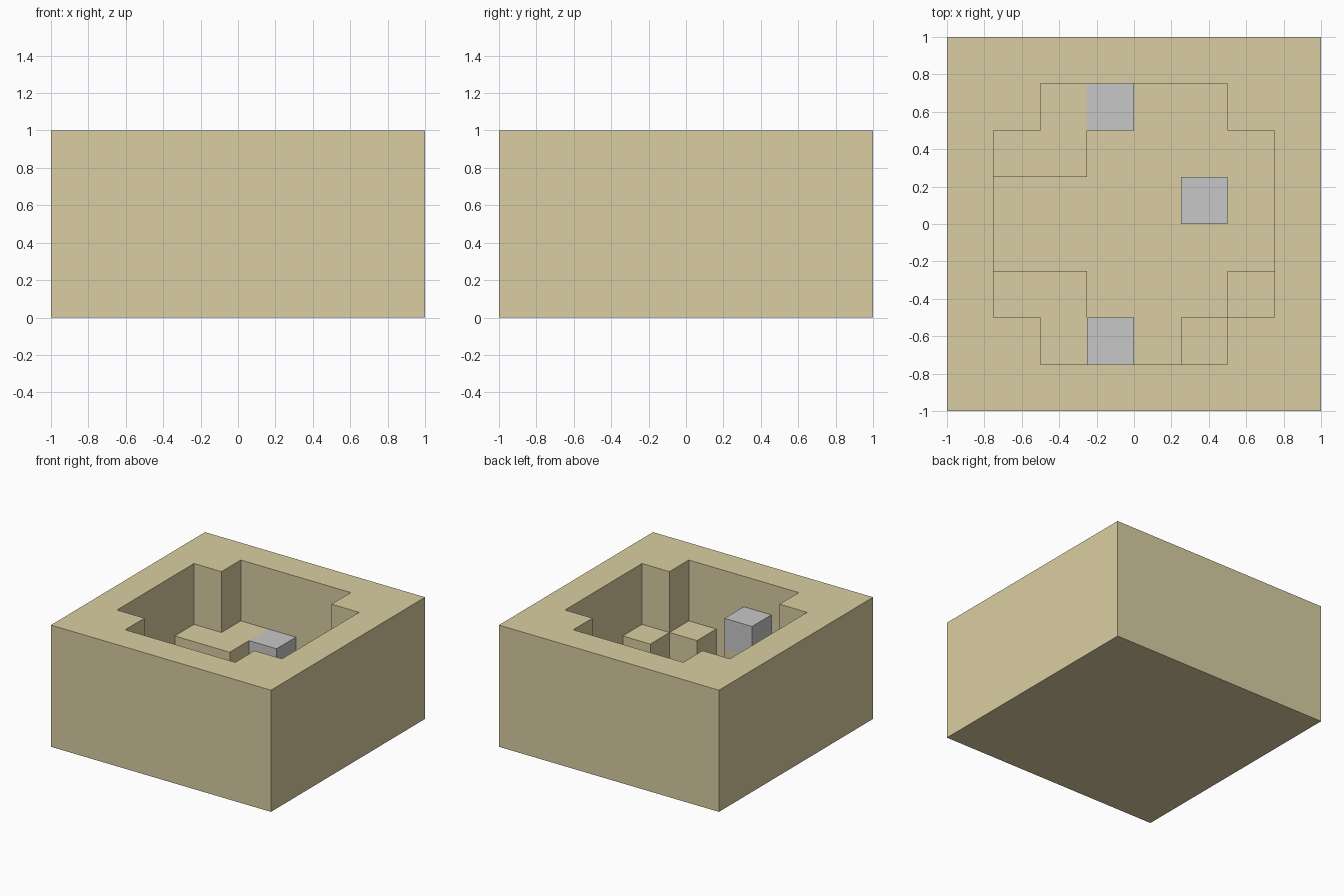
import bpy
import bmesh

old = bpy.data.objects.get("Cube")
if old:
    bpy.data.objects.remove(old, do_unlink=True)


def make_material(name, rgb):
    mat = bpy.data.materials.new(name)
    mat.use_nodes = True
    color = (*rgb, 1.0)
    mat.diffuse_color = color
    mat.node_tree.nodes["Principled BSDF"].inputs["Base Color"].default_value = color
    return mat


sand = make_material("sand", (0.70, 0.615, 0.36))
stone = make_material("stone grey", (0.575, 0.575, 0.575))


def add_object(name, bm, mat):
    bmesh.ops.recalc_face_normals(bm, faces=bm.faces)
    mesh = bpy.data.meshes.new(name)
    bm.to_mesh(mesh)
    bm.free()
    mesh.materials.append(mat)
    obj = bpy.data.objects.new(name, mesh)
    bpy.context.collection.objects.link(obj)


def inside(point, rects):
    return any(x0 < point.x < x1 and y0 < point.y < y1 for x0, x1, y0, y1 in rects)


def extrude(bm, faces, dz):
    result = bmesh.ops.extrude_face_region(bm, geom=faces)["geom"]
    verts = [g for g in result if isinstance(g, bmesh.types.BMVert)]
    bmesh.ops.translate(bm, verts=verts, vec=(0, 0, dz))
    return [g for g in result if isinstance(g, bmesh.types.BMFace)]


def sink(bm, faces, rects, depth):
    """Lower the faces inside the footprint and open the hole above them."""
    chosen = [f for f in faces if inside(f.calc_center_median(), rects)]
    floor = extrude(bm, chosen, -depth)
    lids = [f for f in chosen if f.is_valid]
    bmesh.ops.delete(bm, geom=lids, context="FACES")
    return floor


# Footprints as (x0, x1, y0, y1): the wide opening, and the deeper floor in it
upper_pit = [(-0.75, 0.75, -0.5, 0.5), (-0.5, 0.5, -0.75, 0.75)]
lower_pit = [
    (-0.75, 0.75, -0.25, 0.25),
    (-0.25, 0.75, 0.2, 0.5),
    (-0.25, 0.5, 0.4, 0.75),
    (-0.25, 0.5, -0.5, -0.2),
    (0, 0.25, -0.75, -0.4),
]

# Solid block with a stepped pit sunk into its top, leaving low ledges
bm = bmesh.new()
bmesh.ops.create_grid(bm, x_segments=8, y_segments=8, size=1)
top = extrude(bm, bm.faces[:], 1)
ledge_level = sink(bm, top, upper_pit, 0.5)
sink(bm, ledge_level, lower_pit, 0.25)
bmesh.ops.recalc_face_normals(bm, faces=bm.faces)
bmesh.ops.dissolve_limit(bm, angle_limit=0.01, verts=bm.verts, edges=bm.edges)
add_object("sand_block", bm, sand)


# Grey cubes: one on the floor, one beside the back ledge, one on a front step
def add_cube(name, x, y, base):
    size = 0.25
    bm = bmesh.new()
    bmesh.ops.create_cube(bm, size=size)
    bmesh.ops.translate(bm, verts=bm.verts, vec=(x + size / 2, y + size / 2, base + size / 2))
    add_object(name, bm, stone)


add_cube("floor_stone", 0.25, 0, 0.25)
add_cube("back_stone", -0.25, 0.5, 0.25)
add_cube("front_stone", -0.25, -0.75, 0.5)
